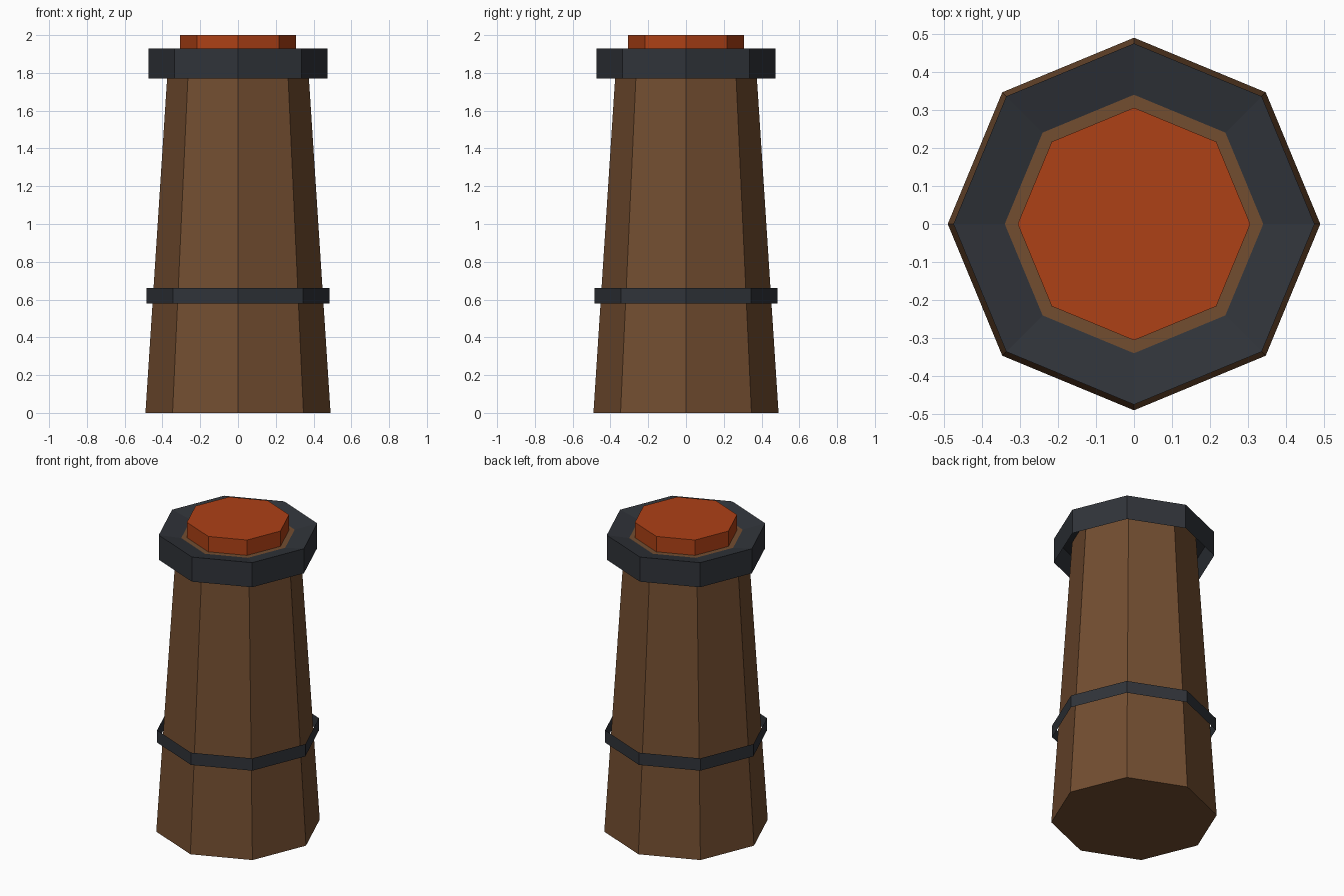
import bpy
import bmesh
from math import cos, sin, pi

if "Cube" in bpy.data.objects:
    bpy.data.objects.remove(bpy.data.objects["Cube"])

SIDES = 8


def material(name, rgb):
    mat = bpy.data.materials.new(name)
    mat.diffuse_color = (*rgb, 1)
    mat.use_nodes = True
    mat.node_tree.nodes["Principled BSDF"].inputs["Base Color"].default_value = mat.diffuse_color
    return mat


def lathe(name, profile, mat, cap_bottom=False, cap_top=False):
    """Octagonal turned part from (radius, z) points, corners on the axes."""
    bm = bmesh.new()
    rings = [[bm.verts.new((r * cos(2 * pi * i / SIDES), r * sin(2 * pi * i / SIDES), z))
              for i in range(SIDES)] for r, z in profile]
    for low, high in zip(rings, rings[1:]):
        for i in range(SIDES):
            j = (i + 1) % SIDES
            bm.faces.new((low[i], low[j], high[j], high[i]))
    if cap_bottom:
        bm.faces.new(rings[0][::-1])
    if cap_top:
        bm.faces.new(rings[-1])
    mesh = bpy.data.meshes.new(name)
    bm.to_mesh(mesh)
    bm.free()
    mesh.materials.append(mat)
    obj = bpy.data.objects.new(name, mesh)
    bpy.context.collection.objects.link(obj)
    return obj


wood = material("wood", (0.17, 0.075, 0.03))
iron = material("dark_iron", (0.03, 0.034, 0.042))
ember = material("ember", (0.42, 0.052, 0.008))

# Tapered wooden body
lathe("body", [(0.49, 0), (0.367, 1.9)], wood, cap_bottom=True, cap_top=True)

# Thin open hoop around the lower body
lathe("lower_hoop", [(0.485, 0.58), (0.485, 0.66)], iron)

# Heavy collar: open skirt below, top dishing in towards the mouth
lathe("top_collar", [(0.475, 1.77), (0.475, 1.93), (0.34, 1.9)], iron)

# Glowing plug in the mouth
lathe("plug", [(0.306, 1.9), (0.306, 2.0)], ember, cap_top=True)
